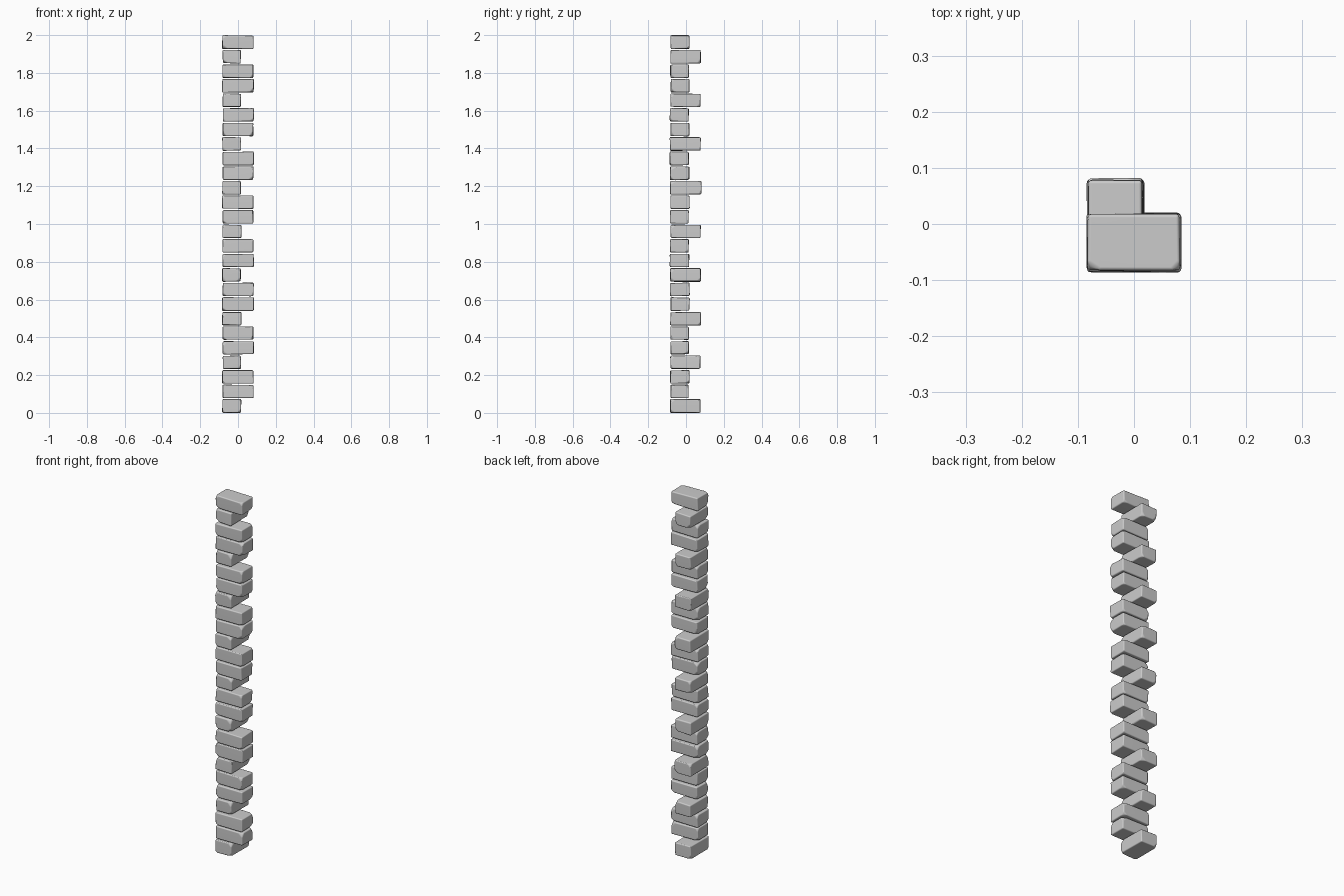
import bpy, bmesh, random
from mathutils import Vector

if "Cube" in bpy.data.objects:
    bpy.data.objects.remove(bpy.data.objects["Cube"])

random.seed(7)
COUNT = 26
HEIGHT = 0.074
STEP = (2.0 - HEIGHT) / (COUNT - 1)


def chip(bm, corner, size):
    """Slice one worn corner off a brick."""
    n = Vector([(1 if c > 0 else -1) * random.uniform(0.5, 1.0) for c in corner])
    n.normalize()
    point = Vector(corner) - n * size
    geom = bm.verts[:] + bm.edges[:] + bm.faces[:]
    cut = bmesh.ops.bisect_plane(bm, geom=geom, plane_co=point, plane_no=n,
                                 clear_outer=True)
    edges = [e for e in cut["geom_cut"] if isinstance(e, bmesh.types.BMEdge)]
    if edges:
        bmesh.ops.edgeloop_fill(bm, edges=edges)


def brick(name, lo, hi):
    """Worn stone block between two opposite corners."""
    size = [b - a for a, b in zip(lo, hi)]
    centre = [(a + b) / 2 for a, b in zip(lo, hi)]
    bm = bmesh.new()
    bmesh.ops.create_cube(bm, size=1)
    for v in bm.verts:
        v.co = Vector([c * s - (1 if c > 0 else -1) * random.uniform(0, 0.004)
                       for c, s in zip(v.co, size)])
    corners = [v.co.copy() for v in bm.verts]
    for c in random.sample(corners, 4):
        chip(bm, c, random.uniform(0.007, 0.013))
    me = bpy.data.meshes.new(name)
    bmesh.ops.recalc_face_normals(bm, faces=bm.faces[:])
    bm.to_mesh(me)
    bm.free()
    ob = bpy.data.objects.new(name, me)
    ob.location = centre
    bpy.context.collection.objects.link(ob)
    # rounded edges
    bev = ob.modifiers.new("rounding", 'BEVEL')
    bev.width = 0.007
    bev.segments = 3
    bev.limit_method = 'ANGLE'
    bev.angle_limit = 0.35
    for p in me.polygons:
        p.use_smooth = True
    ob.modifiers.new("normals", 'WEIGHTED_NORMAL')
    return ob


# corner quoins: every third brick runs back, the others run sideways
for i in range(COUNT):
    z = i * STEP
    j = lambda a: random.uniform(-a, a)
    near_x, near_y = -0.084 + j(0.002), -0.085 + j(0.002)
    if i % 3 == 0:
        far_x, far_y = 0.018 + j(0.002), 0.081 + j(0.004)
    else:
        far_x, far_y = 0.084 + j(0.002), 0.018 + j(0.003)
    brick(f"quoin_brick_{i + 1:02d}", (near_x, near_y, z), (far_x, far_y, z + HEIGHT))
